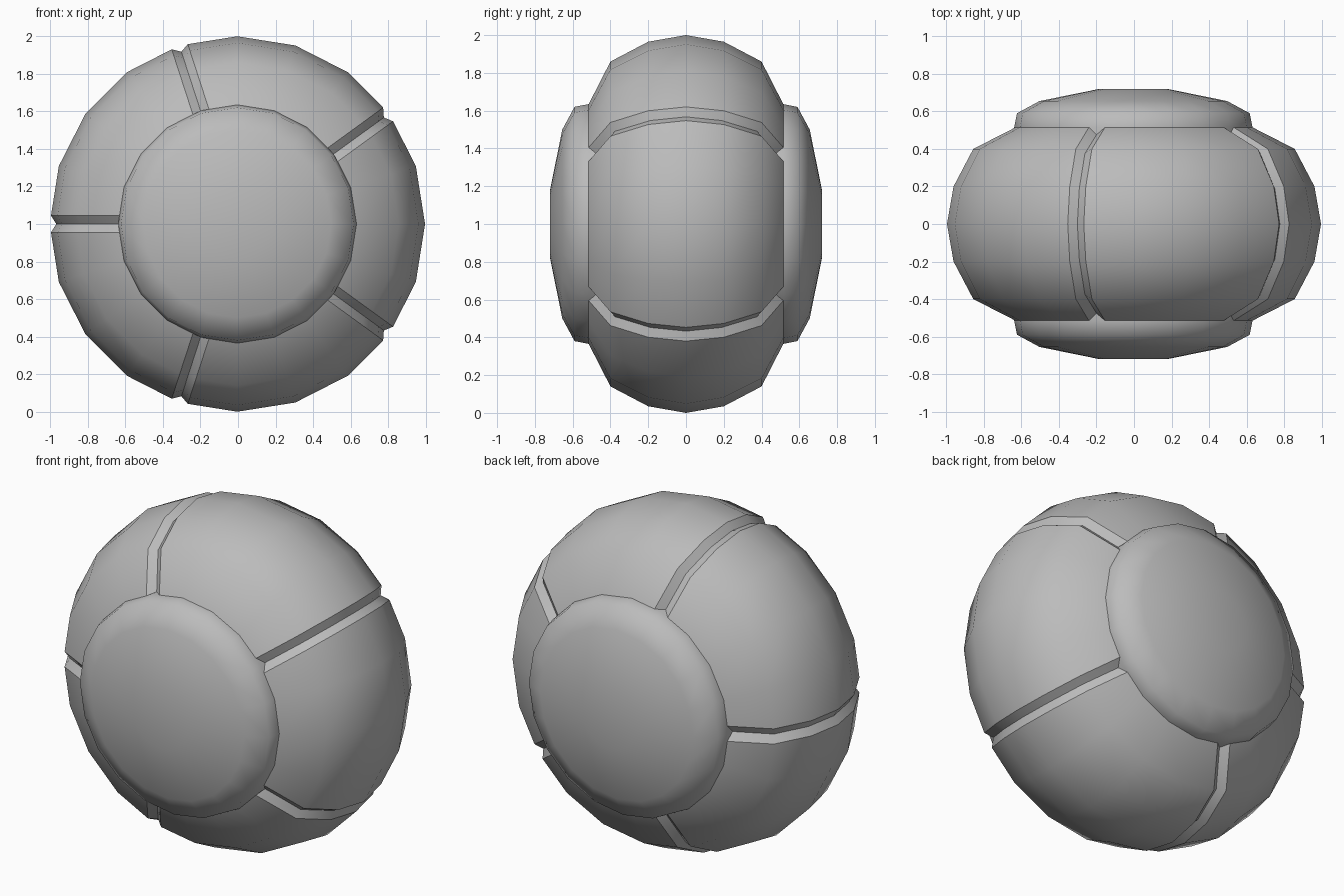
import bpy, bmesh
from math import sin, cos, tan, pi
from mathutils import Vector

if "Cube" in bpy.data.objects:
    bpy.data.objects.remove(bpy.data.objects["Cube"], do_unlink=True)

SEGMENTS = 20
STEP = 2 * pi / SEGMENTS
CENTRE = Vector((-0.0035, 0, 1))
HALF_WIDTH, DEPTH = 0.045, 0.035   # groove size

grey = bpy.data.materials.new("plain_grey")
grey.use_nodes = True
grey.diffuse_color = (0.5, 0.5, 0.5, 1)
grey.node_tree.nodes["Principled BSDF"].inputs["Base Color"].default_value = (0.5, 0.5, 0.5, 1)


def place(angle, radius, offset, y):
    """Point at a radius along a spoke, shifted sideways by offset."""
    return CENTRE + Vector((radius * cos(angle) - offset * sin(angle), y,
                            radius * sin(angle) + offset * cos(angle)))


def finish(name, bm):
    bmesh.ops.recalc_face_normals(bm, faces=bm.faces)
    for face in bm.faces:
        face.smooth = True
    mesh = bpy.data.meshes.new(name)
    bm.to_mesh(mesh)
    bm.free()
    mesh.materials.append(grey)
    obj = bpy.data.objects.new(name, mesh)
    bpy.context.collection.objects.link(obj)


def bridge(bm, columns):
    for a, b in zip(columns, columns[1:] + columns[:1]):
        for j in range(len(a) - 1):
            bm.faces.new((a[j], a[j + 1], b[j + 1], b[j]))


# Rounded shell, split into five panels by V grooves
half = [(0.965, 0.2), (0.86, 0.4), (0.635, 0.515)]
profile = [(r, -y) for r, y in reversed(half)] + [(1.0, 0.0)] + half
inner = []
for j, (r, y) in enumerate(profile):
    r0, y0 = profile[max(j - 1, 0)]
    r1, y1 = profile[min(j + 1, len(profile) - 1)]
    normal = Vector((y1 - y0, r0 - r1)).normalized() * DEPTH
    inner.append((r - normal.x, y - normal.y))

bm = bmesh.new()
columns, sharp_columns = [], []
for i in range(SEGMENTS):
    a = i * STEP
    if i % 4 == 2:
        drop = HALF_WIDTH * tan(STEP / 2)
        rim = [(r - drop, y) for r, y in profile]
        parts = [(rim, -HALF_WIDTH), (inner, 0), (rim, HALF_WIDTH)]
    else:
        parts = [(profile, 0)]
    for points, offset in parts:
        column = [bm.verts.new(place(a, r, offset, y)) for r, y in points]
        columns.append(column)
        if len(parts) > 1:
            sharp_columns.append(column)
bridge(bm, columns)
for column in sharp_columns:
    for v, w in zip(column, column[1:]):
        bm.edges.get((v, w)).smooth = False
finish("panelled_shell", bm)

# Domed hub caps on both sides
hub_profile = [(0.635, 0.45), (0.635, 0.515), (0.62, 0.59), (0.5, 0.655), (0.18, 0.72)]
for name, side in (("front_hub_cap", -1), ("back_hub_cap", 1)):
    bm = bmesh.new()
    columns = [[bm.verts.new(place(i * STEP, r, 0, side * y)) for r, y in hub_profile]
               for i in range(SEGMENTS)]
    bridge(bm, columns)
    bm.faces.new([column[-1] for column in columns])
    finish(name, bm)
    # open rim lies hidden inside the shell
